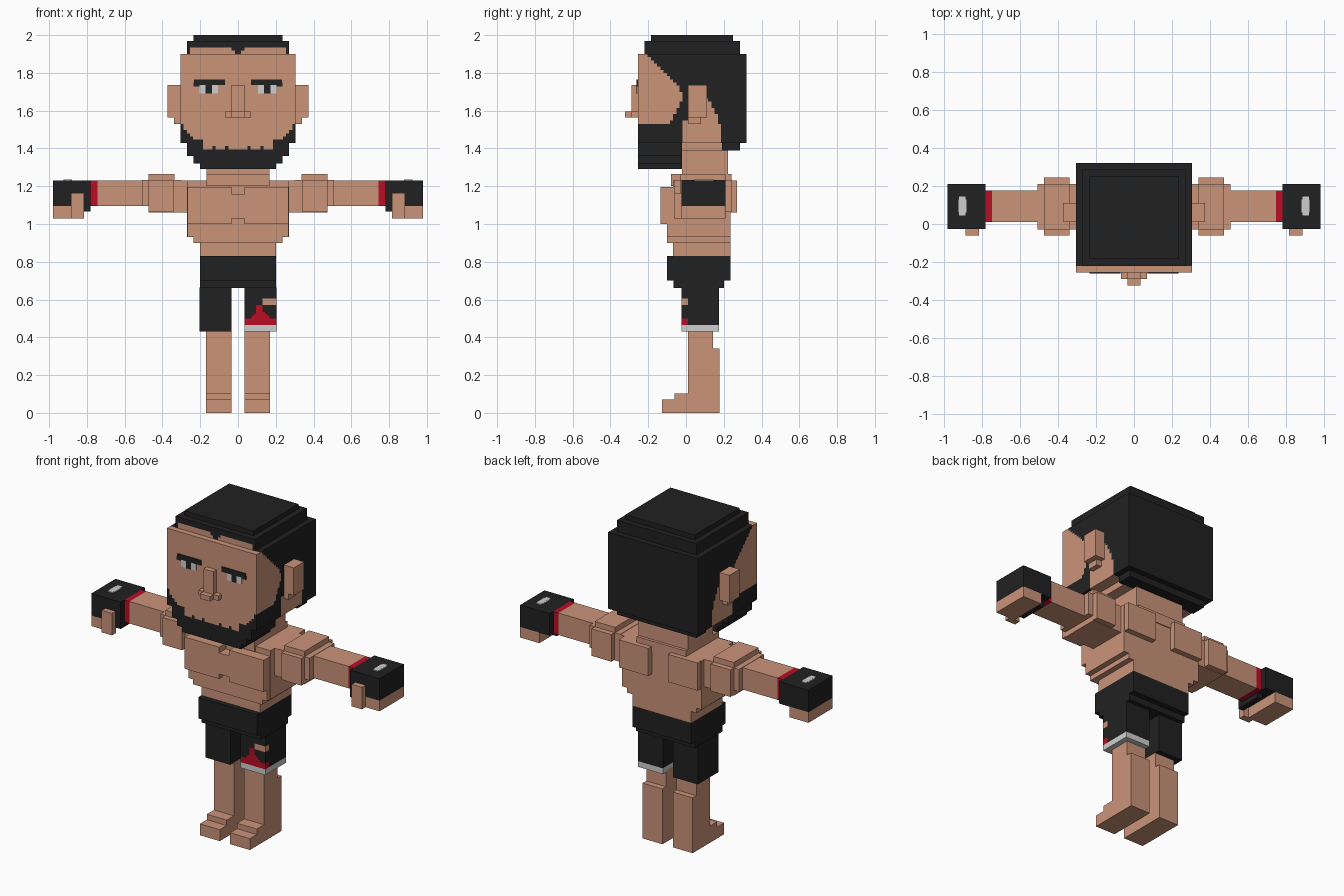
import bpy, bmesh
from mathutils import Vector

if "Cube" in bpy.data.objects:
    bpy.data.objects.remove(bpy.data.objects["Cube"])


def material(name, rgb):
    m = bpy.data.materials.new(name)
    m.diffuse_color = (*rgb, 1)
    m.use_nodes = True
    m.node_tree.nodes["Principled BSDF"].inputs["Base Color"].default_value = m.diffuse_color
    return m


skin = material("skin", (0.597, 0.292, 0.191))
black = material("black", (0.0152, 0.0152, 0.0156))
red = material("red", (0.485, 0.0044, 0.0185))
white = material("white", (0.62, 0.62, 0.62))
PALETTE = [skin, black, red, white]
SKIN, BLACK, RED, WHITE = range(4)
CELL = 0.0168


def block(name, x, y, z, colour=SKIN, rule=None, cell=CELL):
    """Box from min/max ranges; a rule(centre, normal) colours a cut-up surface."""
    lo, hi = Vector((x[0], y[0], z[0])), Vector((x[1], y[1], z[1]))
    bm = bmesh.new()
    bmesh.ops.create_cube(bm, size=1)
    for v in bm.verts:
        v.co = Vector([lo[i] + (v.co[i] + 0.5) * (hi[i] - lo[i]) for i in range(3)])
    if rule:
        for i in range(3):
            n = max(1, round((hi[i] - lo[i]) / cell))
            normal = Vector([float(i == k) for k in range(3)])
            for k in range(1, n):
                co = lo.copy()
                co[i] += (hi[i] - lo[i]) * k / n
                bmesh.ops.bisect_plane(bm, geom=bm.verts[:] + bm.edges[:] + bm.faces[:],
                                       plane_co=co, plane_no=normal)
    bm.normal_update()
    for f in bm.faces:
        f.material_index = rule(f.calc_center_median(), f.normal) if rule else colour
    me = bpy.data.meshes.new(name)
    bm.to_mesh(me)
    bm.free()
    for m in PALETTE:
        me.materials.append(m)
    ob = bpy.data.objects.new(name, me)
    bpy.context.collection.objects.link(ob)
    return ob


def pair(name, x, y, z, colour=SKIN):
    """The same block on both sides of x = 0."""
    block("left_" + name, x, y, z, colour)
    block("right_" + name, (-x[1], -x[0]), y, z, colour)


def centred(name, half, y, z, colour=SKIN, rule=None):
    return block(name, (-half, half), y, z, colour, rule)


# ---- Head colouring rules ----
def head_rule(c, n):
    y, z = c.y, c.z
    if n.y > 0.5 or n.z > 0.5:
        return BLACK
    if n.z < -0.5:
        return SKIN if -0.02 < y < 0.19 else BLACK
    # cheek and temple
    if y < -0.02 and z > 1.53:
        if z > 1.70:
            return SKIN if z < 1.70 + (-0.02 - y) * 1.06 else BLACK
        if z < 1.66:
            return SKIN if y < -0.02 - (1.66 - z) * 0.5 else BLACK
        return SKIN
    # bare patch behind the ear and under it
    if y > 0.01 and z < 1.67:
        edge = 0.115 + (1.67 - z) * 0.46
        return SKIN if y < min(edge, 0.19) else BLACK
    if -0.02 < y <= 0.01 and z < 1.55:
        return SKIN
    return BLACK


def face_rule(c, n):
    """Bearded lower edge, rising toward the cheeks."""
    x = abs(c.x)
    if x < 0.19:
        edge = 1.40 + (0.012 if int(x / CELL) % 4 == 3 else 0)
    elif x < 0.24:
        edge = 1.44
    else:
        edge = 1.455 + (x - 0.24) * 1.25
    return SKIN if c.z > edge else BLACK


def hairline_rule(c, n):
    x = abs(c.x)
    if n.y < -0.5 and c.z < 1.935 and x < 0.25:
        return SKIN if x > 0.035 - (1.935 - c.z) * 0.9 else BLACK
    return BLACK


# ---- Head ----
centred("head", 0.305, (-0.22, 0.32), (1.43, 1.90), rule=head_rule)
centred("face", 0.305, (-0.255, -0.22), (1.43, 1.90), rule=face_rule)
centred("hair_lower_step", 0.27, (-0.22, 0.285), (1.90, 1.97), rule=hairline_rule)
centred("hair_crown", 0.235, (-0.185, 0.25), (1.97, 2.0), BLACK)
centred("nape", 0.27, (0.19, 0.285), (1.39, 1.43), BLACK)
centred("jaw_base", 0.235, (-0.02, 0.19), (1.39, 1.43))
centred("beard_upper", 0.27, (-0.255, -0.02), (1.36, 1.43), rule=lambda c, n:
        face_rule(c, n) if n.y < -0.5 else BLACK)
centred("beard_middle", 0.235, (-0.255, -0.02), (1.32, 1.36), BLACK)
centred("beard_chin", 0.20, (-0.255, -0.02), (1.29, 1.32), BLACK)

# Ears and nose
pair("ear", (0.305, 0.372), (0.01, 0.11), (1.565, 1.735))
pair("ear_lobe", (0.305, 0.338), (0.01, 0.08), (1.53, 1.565))
centred("nose_bridge", 0.034, (-0.288, -0.255), (1.565, 1.735))
centred("nostrils", 0.068, (-0.288, -0.255), (1.565, 1.595))
centred("nose_tip", 0.034, (-0.322, -0.288), (1.565, 1.595))

# Eyes and brows as thin plates
pair("eye_white", (0.105, 0.205), (-0.259, -0.255), (1.692, 1.735), WHITE)
pair("pupil", (0.137, 0.171), (-0.261, -0.255), (1.692, 1.735), BLACK)
pair("brow", (0.07, 0.232), (-0.261, -0.255), (1.735, 1.765), BLACK)
pair("brow_end", (0.205, 0.235), (-0.261, -0.255), (1.728, 1.75), BLACK)

# ---- Neck and torso ----
centred("neck", 0.168, (-0.02, 0.222), (1.23, 1.40))
centred("neck_base", 0.168, (-0.08, 0.24), (1.20, 1.265))
centred("chest_core", 0.27, (-0.07, 0.235), (0.93, 1.23))
centred("belly", 0.235, (-0.10, 0.235), (0.90, 1.0))
centred("waist", 0.20, (-0.07, 0.235), (0.83, 0.90))
centred("ribs", 0.268, (-0.10, 0.20), (0.93, 1.06))
pair("pectoral", (0.034, 0.268), (-0.135, -0.07), (1.0, 1.195))
centred("breastbone", 0.034, (-0.135, -0.07), (1.03, 1.16))
pair("shoulder_blade", (0.068, 0.268), (0.235, 0.27), (1.06, 1.23))
pair("armpit_muscle", (0.235, 0.335), (-0.03, 0.21), (1.062, 1.23))

# ---- Arms ----
pair("shoulder", (0.335, 0.473), (-0.03, 0.21), (1.062, 1.265))
pair("shoulder_wide", (0.338, 0.473), (-0.06, 0.243), (1.066, 1.232))
pair("shoulder_cap", (0.30, 0.508), (-0.03, 0.21), (1.095, 1.232))
pair("arm", (0.47, 0.745), (0.01, 0.175), (1.095, 1.23))
pair("wrist_band", (0.745, 0.78), (0.01, 0.175), (1.095, 1.23), RED)
pair("glove", (0.78, 0.98), (-0.025, 0.21), (1.095, 1.23), BLACK)
pair("glove_cuff", (0.78, 0.815), (-0.025, 0.14), (1.065, 1.095), BLACK)
pair("fingers", (0.85, 0.98), (-0.025, 0.21), (1.03, 1.095))
pair("thumb", (0.815, 0.885), (-0.06, -0.02), (1.03, 1.165))
pair("glove_mark", (0.885, 0.918), (0.045, 0.145), (1.23, 1.235), WHITE)
pair("glove_mark_middle", (0.88, 0.923), (0.06, 0.13), (1.23, 1.2345), WHITE)


# ---- Shorts ----
def trunk_leg_rule(c, n):
    x, z = c.x, c.z
    if z < 0.465:
        return WHITE
    front = n.y < -0.5
    corner = n.x > 0.5 and c.y < 0.012
    if (front and x > 0.135 or corner) and 0.565 < z < 0.602:
        return SKIN
    if corner and z < 0.50:
        return RED
    if front:
        if z < 0.50 or abs(x - 0.118) < (0.545 - z) * 1.3:
            return RED
        if abs(x - 0.118) < 0.018 and z < 0.57:
            return RED
    return BLACK


centred("shorts_hips", 0.20, (-0.10, 0.235), (0.70, 0.83), BLACK)
centred("shorts_seat", 0.20, (-0.067, 0.20), (0.662, 0.70), BLACK)
block("right_shorts_leg", (-0.203, -0.035), (-0.025, 0.175), (0.43, 0.664), BLACK)
block("left_shorts_leg", (0.035, 0.203), (-0.025, 0.175), (0.43, 0.664),
      rule=trunk_leg_rule, cell=0.0117)

# ---- Legs and feet ----
pair("thigh", (0.035, 0.17), (0.01, 0.143), (0.34, 0.44))
pair("calf", (0.035, 0.17), (0.01, 0.178), (0.0, 0.34))
pair("instep", (0.035, 0.17), (-0.06, 0.01), (0.0, 0.103))
pair("toes", (0.035, 0.17), (-0.127, -0.06), (0.0, 0.07))
